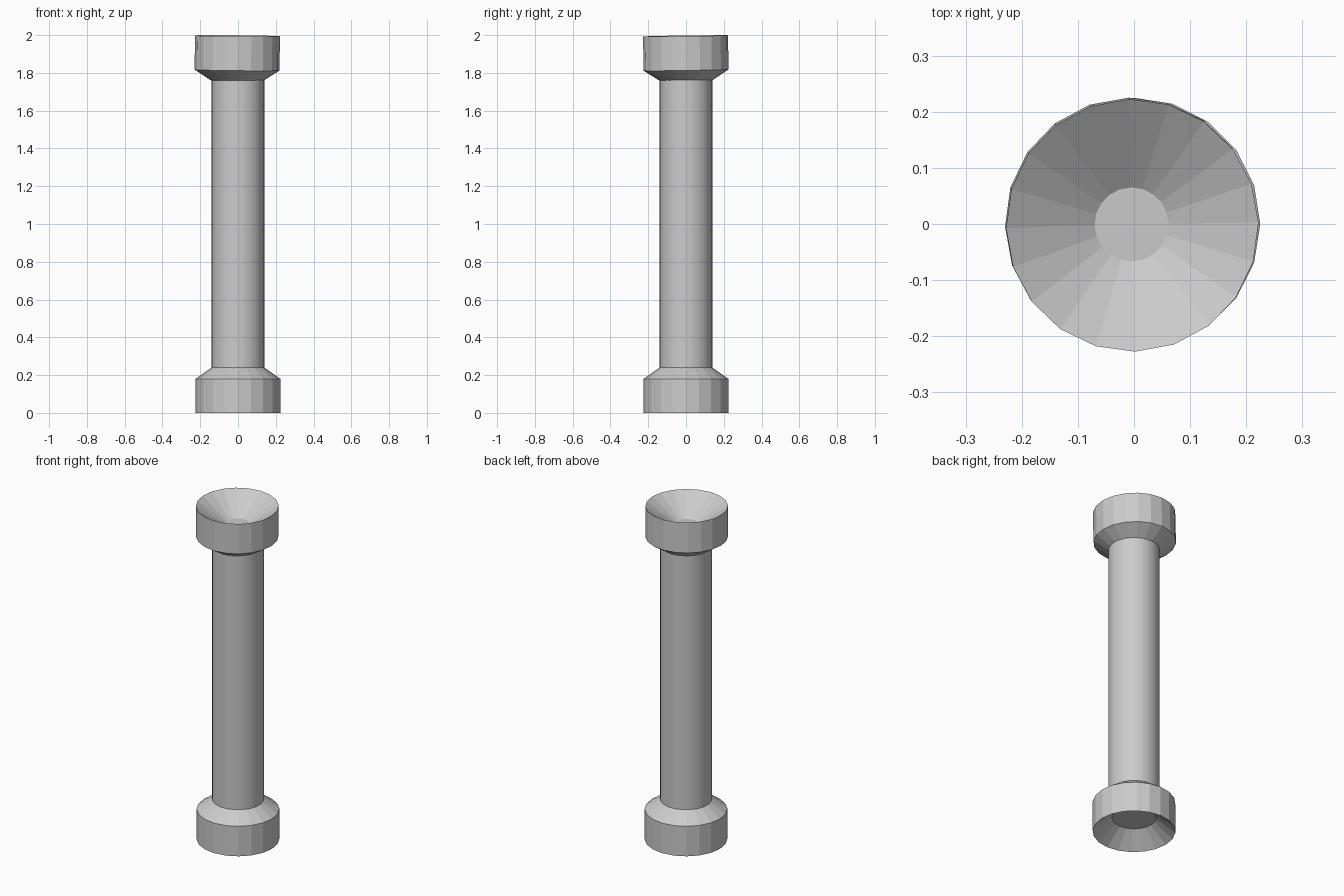
import bpy, bmesh
from math import sin, cos, pi

if "Cube" in bpy.data.objects:
    bpy.data.objects.remove(bpy.data.objects["Cube"])


def lathe(name, profile, sides, phase=0.0, smooth=False):
    """Revolve (radius, z) points about z; close both ends with flat discs."""
    bm = bmesh.new()
    rings = []
    for r, z in profile:
        rings.append([bm.verts.new((r * cos(phase + 2 * pi * i / sides),
                                    r * sin(phase + 2 * pi * i / sides), z))
                      for i in range(sides)])
    for a, b in zip(rings, rings[1:]):
        for i in range(sides):
            j = (i + 1) % sides
            bm.faces.new((a[i], a[j], b[j], b[i])).smooth = smooth
    bm.faces.new(rings[0][::-1])
    bm.faces.new(rings[-1])
    bmesh.ops.recalc_face_normals(bm, faces=bm.faces)
    me = bpy.data.meshes.new(name)
    bm.to_mesh(me)
    bm.free()
    ob = bpy.data.objects.new(name, me)
    bpy.context.collection.objects.link(ob)
    return ob


# smooth round shaft, ends buried in the collars
lathe("shaft", [(0.14, 0.20), (0.14, 1.80)], 32, smooth=True)

# bottom collar: shallow recess underneath, chamfer up to the shaft
lathe("bottom_collar",
      [(0.12, 0.085), (0.225, 0.0), (0.225, 0.18), (0.14, 0.24)], 20)

# top collar: chamfer from the shaft, deep funnel on top, slightly tilted
top = lathe("top_collar",
            [(0.14, -0.14), (0.225, -0.085), (0.225, 0.096), (0.066, -0.012)],
            20, phase=0.022)
top.location = (-0.004, -0.001, 1.90)
top.rotation_euler = (0.015, 0.01, 0)
